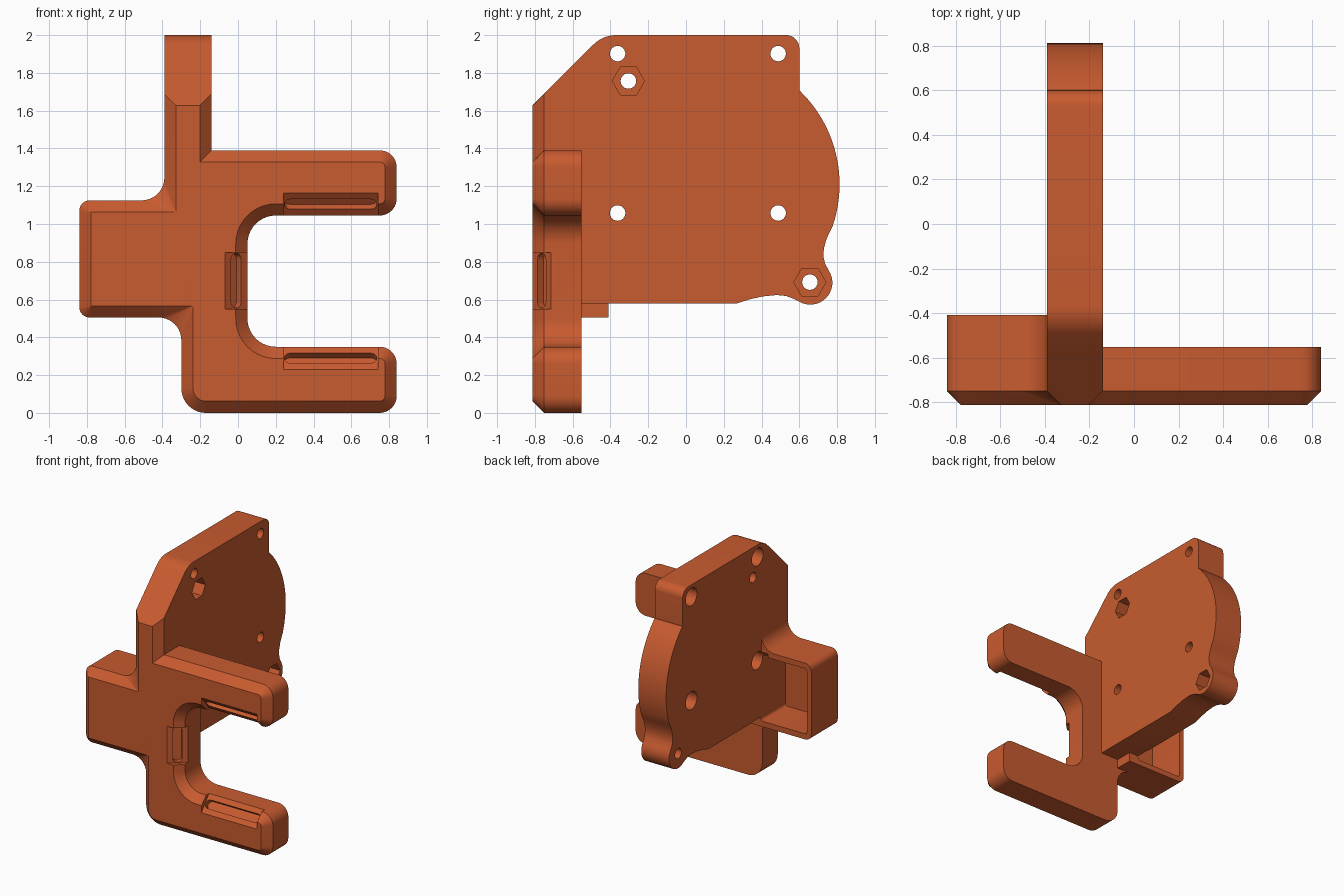
import bpy, bmesh, math
from mathutils import Vector

if "Cube" in bpy.data.objects:
    bpy.data.objects.remove(bpy.data.objects["Cube"])

orange = bpy.data.materials.new("burnt_orange")
orange.diffuse_color = (0.58, 0.105, 0.029, 1)
orange.use_nodes = True
orange.node_tree.nodes["Principled BSDF"].inputs["Base Color"].default_value = orange.diffuse_color


def loft(name, loops, cut=None):
    """Solid through equal-length loops of 3D points, capped at both ends."""
    bm = bmesh.new()
    rings = [[bm.verts.new(p) for p in lp] for lp in loops]
    n = len(rings[0])
    bm.faces.new(rings[0])
    bm.faces.new(rings[-1])
    for a, b in zip(rings, rings[1:]):
        for i in range(n):
            j = (i + 1) % n
            bm.faces.new((a[i], a[j], b[j], b[i]))
    bmesh.ops.remove_doubles(bm, verts=bm.verts, dist=1e-5)
    if cut:
        res = bmesh.ops.bisect_plane(bm, geom=bm.verts[:] + bm.edges[:] + bm.faces[:],
                                     plane_co=cut[0], plane_no=cut[1], clear_outer=True)
        edges = [e for e in res["geom_cut"] if isinstance(e, bmesh.types.BMEdge)]
        bmesh.ops.contextual_create(bm, geom=edges)
    bmesh.ops.recalc_face_normals(bm, faces=bm.faces)
    me = bpy.data.meshes.new(name)
    bm.to_mesh(me)
    bm.free()
    me.materials.append(orange)
    ob = bpy.data.objects.new(name, me)
    bpy.context.collection.objects.link(ob)
    return ob


def rounded(corners, inset=0.0, seg=10):
    """Counter-clockwise outline with (u, v, radius, inner radius) corners, moved inwards."""
    out, n = [], len(corners)
    for i in range(n):
        p = Vector(corners[i][:2])
        a = (Vector(corners[i - 1][:2]) - p).normalized()
        b = (Vector(corners[(i + 1) % n][:2]) - p).normalized()
        turn = (-a.x) * b.y - (-a.y) * b.x
        r = corners[i][2]
        half = a.angle(b) / 2
        bis = (a + b).normalized()
        if inset:
            s = 1 if turn > 0 else -1
            p = p + bis * (s * inset / math.sin(half))
            r = corners[i][3] if len(corners[i]) > 3 else max(r - s * inset, 0.002)
        if corners[i][2] == 0:
            out.append(p)
            continue
        t = r / math.tan(half)
        c = p + bis * (r / math.sin(half))
        s0, s1 = p + a * t - c, p + b * t - c
        sweep = s0.angle_signed(s1)
        a0 = math.atan2(s0.y, s0.x)
        for k in range(seg + 1):
            ang = a0 - sweep * k / seg
            out.append(c + r * Vector((math.cos(ang), math.sin(ang))))
    return out


def boolean(target, tool, op):
    m = target.modifiers.new(op.lower(), 'BOOLEAN')
    m.operation, m.object, m.solver = op, tool, 'EXACT'
    dg = bpy.context.evaluated_depsgraph_get()
    me = bpy.data.meshes.new_from_object(target.evaluated_get(dg))
    target.modifiers.clear()
    target.data = me
    bpy.data.objects.remove(tool)


def xz(pts, y):
    return [(p[0], y, p[1]) for p in pts]


def yz(pts, x):
    return [(x, p[0], p[1]) for p in pts]


def circle(c, r, n):
    return [(c[0] + r * math.cos(2 * math.pi * k / n),
             c[1] + r * math.sin(2 * math.pi * k / n)) for k in range(n)]


# Forked front plate with a chamfered front edge and a sloping column top
F, B, CH = -0.813, -0.553, 0.062
fork = [(-0.84, 0.505, 0.055), (-0.30, 0.505, 0.12, 0.002), (-0.30, 0, 0.13),
        (0.84, 0, 0.09), (0.84, 0.35, 0.09), (0.05, 0.35, 0.15),
        (0.05, 1.045, 0.15), (0.84, 1.045, 0.09), (0.84, 1.39, 0.09),
        (-0.14, 1.39, 0), (-0.14, 2.3, 0), (-0.39, 2.3, 0),
        (-0.39, 1.125, 0.12, 0.002), (-0.84, 1.125, 0.055)]
outer = rounded(fork)
body = loft("bracket", [xz(rounded(fork, CH), F), xz(outer, F + CH), xz(outer, B)],
            cut=((0, F, 1.627), (0, -1, 1)))

# Side mounting plate: flat top, bulging rear arc, screw lobe
side = rounded([(-0.60, 0.58, 0), (0.27, 0.58, 0)])
side += [Vector(p) for p in ((0.34, 0.602), (0.41, 0.617), (0.48, 0.624),
                             (0.53, 0.619), (0.57, 0.604))]
for k in range(17):
    a = math.radians(-122 + k * 155 / 16)
    side.append(Vector((0.658 + 0.117 * math.cos(a), 0.69 + 0.117 * math.sin(a))))
side += [Vector(p) for p in ((0.736, 0.79), (0.727, 0.83), (0.730, 0.87),
                             (0.742, 0.915), (0.757, 0.95))]
for k in range(21):
    a = math.radians(-19 + k * 65 / 20)
    side.append(Vector((0.125 + 0.688 * math.cos(a), 1.21 + 0.688 * math.sin(a))))
side += [Vector((0.6, 1.705))]
top = rounded([(0.6, 1.6, 0), (0.6, 2, 0.07), (-0.44, 2, 0.17), (-0.60, 1.84, 0)])
side += top[1:]
boolean(body, loft("side_plate", [yz(side, -0.39), yz(side, -0.14)]), 'UNION')

# Connector housing behind the left wing, hollow and open at the rear
shell = rounded([(-0.84, 0.505, 0.055), (-0.30, 0.505, 0), (-0.30, 1.3, 0),
                 (-0.39, 1.3, 0), (-0.39, 1.125, 0.12), (-0.84, 1.125, 0.055)])
boolean(body, loft("housing", [xz(shell, -0.65), xz(shell, -0.41)]), 'UNION')
hollow = rounded([(-0.80, 0.55, 0.02), (-0.385, 0.55, 0.02),
                  (-0.385, 1.08, 0.02), (-0.80, 1.08, 0.02)], seg=4)
boolean(body, loft("hollow", [xz(hollow, -0.73), xz(hollow, -0.3)]), 'DIFFERENCE')

# Screw holes with counterbores on the left, nut traps on the right
screws = [(y, z) for y in (-0.362, 0.488) for z in (1.058, 1.902)]
nuts = [(-0.305, 1.757), (0.656, 0.692)]
for c in screws + nuts:
    h = circle(c, 0.041, 24)
    boolean(body, loft("hole", [yz(h, -0.6), yz(h, 0)]), 'DIFFERENCE')
for c in screws:
    h = circle(c, 0.072, 28)
    boolean(body, loft("bore", [yz(h, -0.45), yz(h, -0.29)]), 'DIFFERENCE')
for c in nuts:
    h = circle(c, 0.085, 6)
    boolean(body, loft("nut_trap", [yz(h, -0.24), yz(h, 0)]), 'DIFFERENCE')

# Sloping pockets with a rounded slot, around the fork opening
pocket = [(0.12, -0.84), (0.12, F), (0, -0.715), (-0.03, -0.715), (-0.03, -0.84)]
across = Vector((0.12, -0.098)).normalized()
inward = Vector((0.098, 0.12)).normalized()
middle = Vector((0.06, -0.764))
places = [(0.55, 0.85, lambda t, y, s: (0.05 - t, y, s)),
          (0.24, 0.74, lambda t, y, s: (s, y, 1.045 + t)),
          (0.24, 0.74, lambda t, y, s: (s, y, 0.35 - t))]
for lo, hi, place in places:
    boolean(body, loft("pocket", [[place(t, y, s) for t, y in pocket] for s in (lo, hi)]),
            'DIFFERENCE')
    cap = rounded([(lo + 0.005, -0.034, 0.033), (hi - 0.005, -0.034, 0.033),
                   (hi - 0.005, 0.034, 0.033), (lo + 0.005, 0.034, 0.033)], seg=6)
    loops = []
    for depth in (-0.03, 0.04):
        pts = [(p.x, middle + across * p.y + inward * depth) for p in cap]
        loops.append([place(q.x, q.y, s) for s, q in pts])
    boolean(body, loft("slot", loops), 'DIFFERENCE')

# Smooth the curved walls, keep the edges crisp
bpy.context.view_layer.objects.active = body
body.select_set(True)
bpy.ops.object.shade_smooth_by_angle(angle=math.radians(28))
